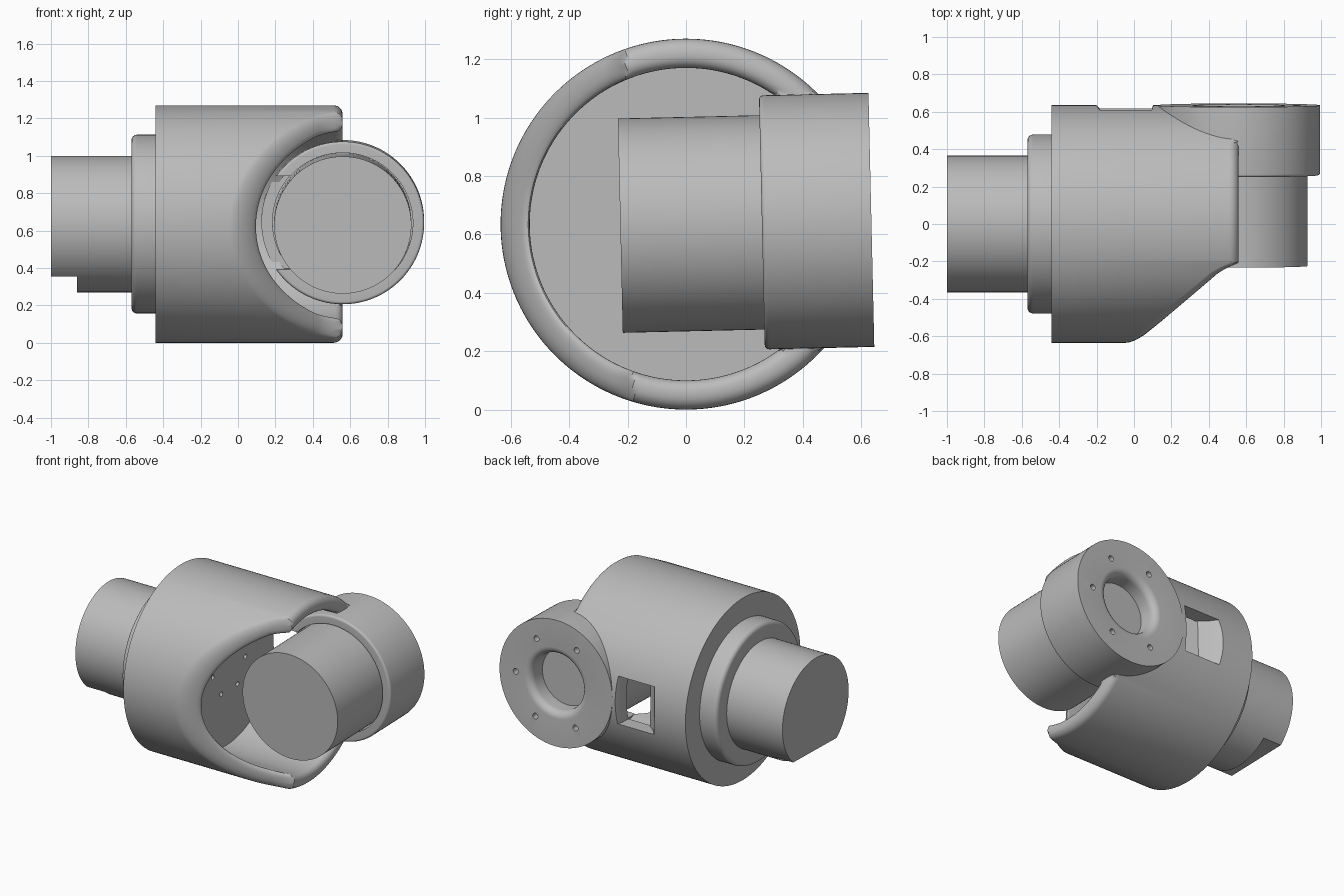
import bpy, bmesh, math
from mathutils import Matrix

if "Cube" in bpy.data.objects:
    bpy.data.objects.remove(bpy.data.objects["Cube"], do_unlink=True)

CENTRE = 0.635            # height of the main axis
TILT = Matrix.Translation((0, 0, CENTRE)) @ Matrix.Rotation(0.023, 4, 'X')
JOINT_X = 0.56            # x position of the cross axis
OUTER, INNER = 0.635, 0.535

grey = bpy.data.materials.new("plain_grey")
grey.use_nodes = True
grey.diffuse_color = (0.5, 0.5, 0.5, 1)
grey.node_tree.nodes["Principled BSDF"].inputs["Base Color"].default_value = (0.5, 0.5, 0.5, 1)


def finish(name, bm):
    """Turn a bmesh into a tilted object around the main axis."""
    bmesh.ops.remove_doubles(bm, verts=bm.verts, dist=1e-5)
    bmesh.ops.recalc_face_normals(bm, faces=bm.faces)
    mesh = bpy.data.meshes.new(name)
    bm.to_mesh(mesh)
    bm.free()
    mesh.materials.append(grey)
    obj = bpy.data.objects.new(name, mesh)
    obj.matrix_world = TILT
    bpy.context.collection.objects.link(obj)
    return obj


def turned(name, profile, place, steps=128):
    """Revolve (radius, along) points; place maps (radius, angle, along) to a point."""
    bm = bmesh.new()
    rows = [[bm.verts.new(place(r, math.tau * i / steps, a)) for r, a in profile]
            for i in range(steps)]
    for i in range(steps):
        a, b = rows[i], rows[(i + 1) % steps]
        for j in range(len(profile) - 1):
            bm.faces.new((a[j], a[j + 1], b[j + 1], b[j]))
    return finish(name, bm)


def round_x(r, t, a):
    return (a, r * math.sin(t), r * math.cos(t))


def round_y(r, t, a):
    return (JOINT_X + r * math.cos(t), a, r * math.sin(t))


def prism(name, outline, half_height):
    """Extrude an xy outline up and down from the axis."""
    bm = bmesh.new()
    face = bm.faces.new([bm.verts.new((x, y, -half_height)) for x, y in outline])
    new = bmesh.ops.extrude_face_region(bm, geom=[face])["geom"]
    for v in new:
        if isinstance(v, bmesh.types.BMVert):
            v.co.z = half_height
    return finish(name, bm)


def cut(obj, cutters):
    for c in cutters:
        c.hide_render = True
        mod = obj.modifiers.new("cut", 'BOOLEAN')
        mod.operation, mod.solver, mod.object = 'DIFFERENCE', 'EXACT', c
        bpy.context.view_layer.objects.active = obj
        bpy.ops.object.modifier_apply(modifier=mod.name)
        bpy.data.objects.remove(c, do_unlink=True)


def arc(r, a, radius, start, end, n=6):
    """Quarter fillet points in (radius, along) space."""
    return [(r + radius * math.cos(math.radians(start + (end - start) * i / n)),
             a + radius * math.sin(math.radians(start + (end - start) * i / n)))
            for i in range(n + 1)]


# Housing: a cup whose mouth is cut at a slant, with a rounded lip
SLANT = [(-0.64, 0.0), (-0.25, 0.45), (-0.22, 0.5), (-0.195, JOINT_X)]


def mouth(y, z):
    if y > 0.3 and abs(z) < 0.4:
        return JOINT_X - math.sqrt(0.4 ** 2 - z * z)
    for (y0, x0), (y1, x1) in zip(SLANT, SLANT[1:]):
        if y < y1:
            return x0 + (x1 - x0) * (y - y0) / (y1 - y0)
    return JOINT_X


def housing_point(r, t, a):
    y, z = r * math.sin(t), r * math.cos(t)
    if a < 0.5:
        return (a, y, z)
    back = 0 if y > 0.3 and abs(z) < 0.435 else 1 - a
    return (mouth(y, z) - back, y, z)


# Along values near 1 follow the mouth; the rest are plain x positions
FLOOR = -0.09
profile = [(0, FLOOR), (INNER, FLOOR)] + arc(INNER + 0.04, 0.96, 0.04, 180, 90)
profile += arc(OUTER - 0.05, 0.95, 0.05, 90, 0) + [(OUTER, -0.44), (0, -0.44)]
housing = turned("housing", profile, housing_point, 240)

window = prism("window_cutter", [(FLOOR + 0.002, 0.4), (FLOOR + 0.002, 0.52), (-0.15, 0.57),
                                 (-0.22, 0.66), (0.11, 0.66), (0.085, 0.58), (0.085, 0.4)], 0.165)
floor_holes = []
for k in range(4):
    ang = -math.pi / 3 * k
    cy, cz = 0.03 + 0.18 * math.cos(ang), 0.18 * math.sin(ang)
    floor_holes.append(turned(
        "hole_cutter", [(0, FLOOR - 0.06), (0.016, FLOOR - 0.06), (0.016, 0), (0, 0)],
        lambda r, t, a, cy=cy, cz=cz: (a, cy + r * math.sin(t), cz + r * math.cos(t)), 16))
cut(housing, [window] + floor_holes)

# Rear flange with a rounded edge
flange = turned("rear_flange", [(0, -0.57)] + arc(0.448, -0.54, 0.03, -90, 0)
                + [(0.478, -0.43), (0, -0.43)], round_x)

# Rear shaft with a flat at its end
shaft = turned("rear_shaft", [(0, -1), (0.365, -1), (0.365, -0.56), (0, -0.56)], round_x)
flat = prism("flat_cutter", [(-1.1, -0.5), (-0.86, -0.5), (-0.86, 0.5), (-1.1, 0.5)], 0.2)
flat.data.transform(Matrix.Translation((0, 0, -0.475)))
cut(shaft, [flat])

# Clamp ring: a cup across the housing, with a rounded central hole
ring_profile = [(0.375, 0.26)] + arc(0.42, 0.275, 0.015, -90, 0) + [(0.435, 0.635)]
ring_profile += arc(0.245, 0.585, 0.05, 90, 180) + [(0.195, 0.5), (0.375, 0.5), (0.375, 0.26)]
ring = turned("clamp_ring", ring_profile, round_y)
gap = prism("gap_cutter", [(0, 0.2), (0.36, 0.2), (0.36, 0.49), (0, 0.49)], 0.25)
screw_holes = []
for k in (0, 1, 2, 4, 5):
    ang = math.pi / 3 * k
    dx, dz = 0.31 * math.cos(ang), 0.31 * math.sin(ang)
    screw_holes.append(turned(
        "screw_cutter", [(0, 0.58), (0.02, 0.58), (0.02, 0.7), (0, 0.7)],
        lambda r, t, a, dx=dx, dz=dz: (JOINT_X + dx + r * math.cos(t), a, dz + r * math.sin(t)), 16))
cut(ring, [gap] + screw_holes)

# Cross cylinder held by the ring
cross = turned("cross_cylinder", [(0, -0.225), (0.367, -0.225), (0.367, 0.505), (0, 0.505)], round_y)

# Smooth shading with sharp edges kept
bpy.ops.object.select_all(action='DESELECT')
for obj in (housing, flange, shaft, ring, cross):
    obj.select_set(True)
bpy.context.view_layer.objects.active = housing
bpy.ops.object.shade_smooth_by_angle(angle=math.radians(32))
